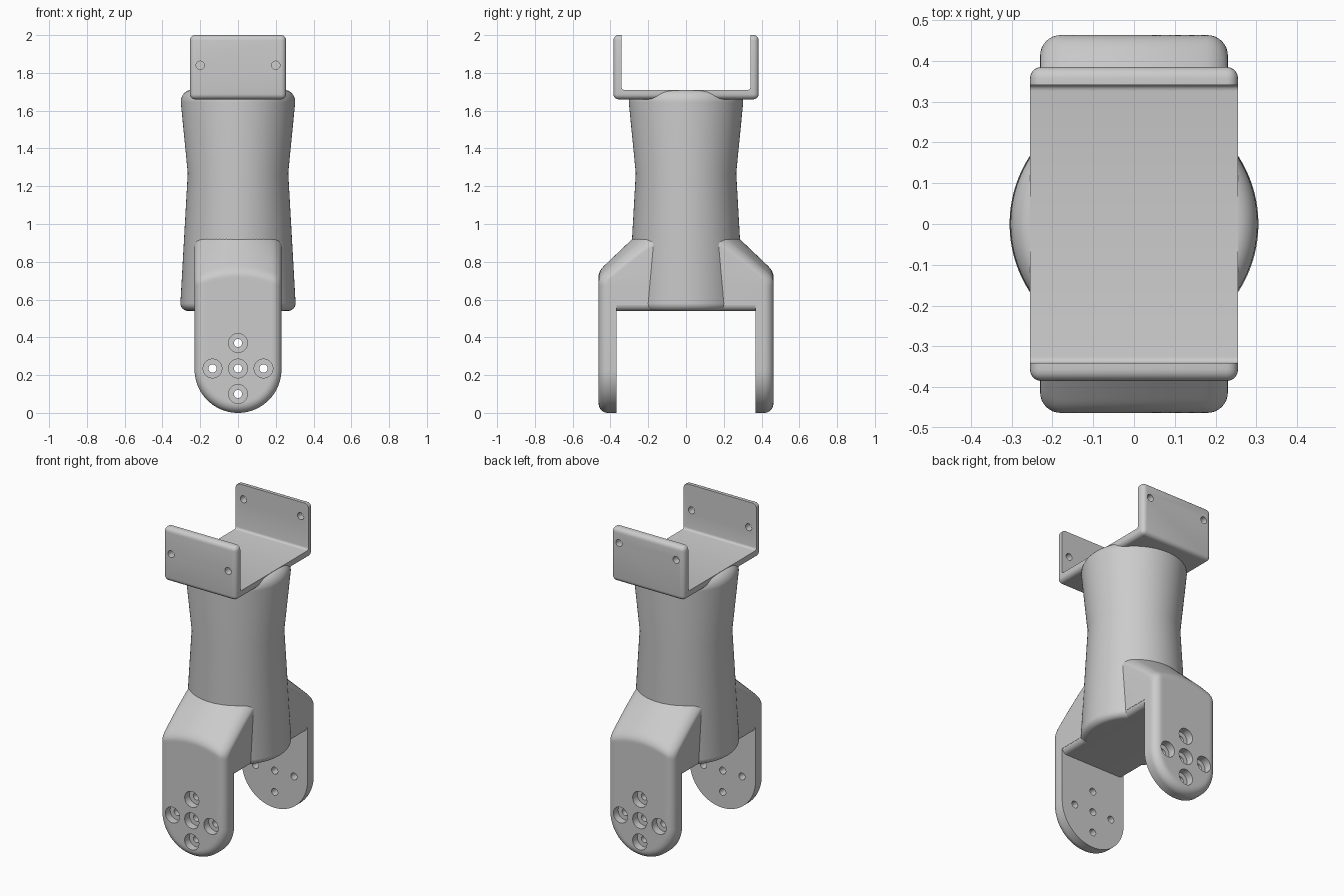
import bpy
import bmesh
from math import sin, cos, pi, sqrt, hypot, radians
from mathutils import Matrix, Vector

if "Cube" in bpy.data.objects:
    bpy.data.objects.remove(bpy.data.objects["Cube"])

grey = bpy.data.materials.new("plain grey")
grey.use_nodes = True
grey.diffuse_color = (0.6, 0.6, 0.6, 1)
grey.node_tree.nodes["Principled BSDF"].inputs["Base Color"].default_value = (0.6, 0.6, 0.6, 1)


def make(name, bm):
    bmesh.ops.remove_doubles(bm, verts=bm.verts, dist=1e-5)
    bmesh.ops.recalc_face_normals(bm, faces=bm.faces)
    mesh = bpy.data.meshes.new(name)
    bm.to_mesh(mesh)
    bm.free()
    mesh.materials.append(grey)
    obj = bpy.data.objects.new(name, mesh)
    bpy.context.collection.objects.link(obj)
    return obj


def activate(obj):
    bpy.ops.object.select_all(action="DESELECT")
    obj.select_set(True)
    bpy.context.view_layer.objects.active = obj


def smooth(obj):
    activate(obj)
    bpy.ops.object.shade_smooth_by_angle(angle=radians(32))


def cut(obj, cutter):
    mod = obj.modifiers.new("holes", "BOOLEAN")
    mod.operation = "DIFFERENCE"
    mod.solver = "EXACT"
    mod.object = cutter
    activate(obj)
    bpy.ops.object.modifier_apply(modifier=mod.name)
    bpy.data.objects.remove(cutter)


def lathe(bm, profile, steps, matrix=Matrix()):
    """Revolve (radius, height) points about z, then place with the matrix."""
    rings = [[bm.verts.new(matrix @ Vector((r * cos(2 * pi * i / steps), r * sin(2 * pi * i / steps), h)))
              for i in range(steps)] for r, h in profile]
    for a, b in zip(rings, rings[1:]):
        for i in range(steps):
            j = (i + 1) % steps
            bm.faces.new((a[i], a[j], b[j], b[i]))
    bm.faces.new(rings[0])
    bm.faces.new(rings[-1])


def holes(side, spots, profile):
    """Stepped round cutters pointing outwards along y."""
    bm = bmesh.new()
    for x, z in spots:
        turn = Matrix.Rotation(-side * pi / 2, 4, "X")
        lathe(bm, profile, 24, Matrix.Translation((x, 0, z)) @ turn)
    cutter = make("hole_cutter", bm)
    cutter.hide_render = True
    return cutter


# Waisted round body with rounded rims
def arc(cx, cz, rx, rz, start, n=8):
    return [(cx + rx * cos(start + pi / 2 * i / n), cz + rz * sin(start + pi / 2 * i / n))
            for i in range(n + 1)]


bm = bmesh.new()
lathe(bm, arc(0.265, 0.58, 0.04, 0.04, -pi / 2) + [(0.266, 1.27)]
      + arc(0.25, 1.645, 0.053, 0.064, 0), 96)
smooth(make("body", bm))

# Web joining the arms under the body
bm = bmesh.new()
bmesh.ops.create_cube(bm, size=1, matrix=Matrix.Translation((0, 0, 0.58)) @ Matrix.Diagonal((0.458, 0.74, 0.08, 1)))
long_edges = [e for e in bm.edges if all(v.co.z < 0.56 for v in e.verts)
              and e.verts[0].co.x == e.verts[1].co.x]
bmesh.ops.bevel(bm, geom=long_edges, offset=0.035, segments=6, profile=0.5, affect="EDGES")
smooth(make("lower_web", bm))

# Arms: rounded plates blending through a conical shoulder into the body
HALF, OUTER, INNER, FILLET = 0.23, 0.463, 0.367, 0.05


def arm_surface(x, z):
    radius = 0.285 + (0.92 - z) * 1.05
    cone = sqrt(max(radius * radius - x * x, 0))
    h = max(0.03 - abs(cone - OUTER), 0)
    y = min(cone, OUTER) - h * h / 0.12
    d = HALF - (abs(x) if z > HALF else hypot(x, z - HALF))
    d = min(max(d, 0), FILLET)
    return y - FILLET + sqrt(max(FILLET ** 2 - (FILLET - d) ** 2, 0))


def arm(name, side):
    rows = [(HALF - HALF * cos(pi / 2 * i / 20), HALF * sin(pi / 2 * i / 20)) for i in range(21)]
    rows += [(z, HALF) for z in (0.4, 0.57, 0.571)]
    rows += [(0.62 + 0.34 * i / 40, HALF) for i in range(41)]
    cols = 36
    bm = bmesh.new()
    rings = []
    for z, w in rows:
        xs = [-w * cos(pi * i / cols) for i in range(cols + 1)]
        back = INNER if z < 0.5705 else 0
        pts = [(x, arm_surface(x, z)) for x in xs] + [(xs[-1], back), (xs[0], back)]
        rings.append([bm.verts.new((x, side * y, z)) for x, y in pts])
    n = len(rings[0])
    for a, b in zip(rings, rings[1:]):
        for i in range(n):
            j = (i + 1) % n
            bm.faces.new((a[i], a[j], b[j], b[i]))
    bm.faces.new(rings[0])
    bm.faces.new(rings[-1])
    bmesh.ops.dissolve_degenerate(bm, dist=1e-5, edges=bm.edges)
    obj = make(name, bm)
    spots = [(0, 0.235), (0.135, 0.235), (-0.135, 0.235), (0, 0.37), (0, 0.1)]
    cut(obj, holes(side, spots, [(0.022, 0.3), (0.022, 0.415), (0.05, 0.415), (0.05, 0.55)]))
    smooth(obj)


arm("front_arm", -1)
arm("back_arm", 1)

# Upper bracket: U-shaped channel with rounded outer edges
X, Y, YI, BASE, FLOOR, TOP = 0.255, 0.385, 0.341, 1.66, 1.71, 2.0
outline = [(-Y, BASE), (Y, BASE), (Y, TOP), (YI, TOP), (YI, FLOOR), (-YI, FLOOR), (-YI, TOP), (-Y, TOP)]
bm = bmesh.new()
face = bm.faces.new([bm.verts.new((-X, y, z)) for y, z in outline])
new = bmesh.ops.extrude_face_region(bm, geom=[face])["geom"]
bmesh.ops.translate(bm, verts=[v for v in new if isinstance(v, bmesh.types.BMVert)], vec=(2 * X, 0, 0))


def is_outer(v):
    return abs(v.co.y) > 0.36


def is_floor(v):
    return abs(v.co.z - FLOOR) < 1e-4


def is_end(e):
    return abs(e.verts[0].co.z - TOP) < 1e-4 and abs(e.verts[1].co.z - TOP) < 1e-4


outer_edges = [e for e in bm.edges if all(is_outer(v) for v in e.verts) or is_end(e)]
outer_edges = [e for e in outer_edges if not all(abs(v.co.y) < 0.36 for v in e.verts)]
inner_edges = [e for e in bm.edges if all(is_floor(v) for v in e.verts)
               and abs(e.verts[0].co.y - e.verts[1].co.y) < 1e-4]
bmesh.ops.bevel(bm, geom=inner_edges, offset=0.015, segments=4, profile=0.5, affect="EDGES")
bmesh.ops.bevel(bm, geom=[e for e in outer_edges if e.is_valid], offset=0.028,
                segments=5, profile=0.5, affect="EDGES")
bracket = make("upper_bracket", bm)
for side, z in ((-1, 1.84), (1, 1.91)):
    cut(bracket, holes(side, [(-0.2, z), (0.2, z)], [(0.022, 0.3), (0.022, 0.45)]))
smooth(bracket)
